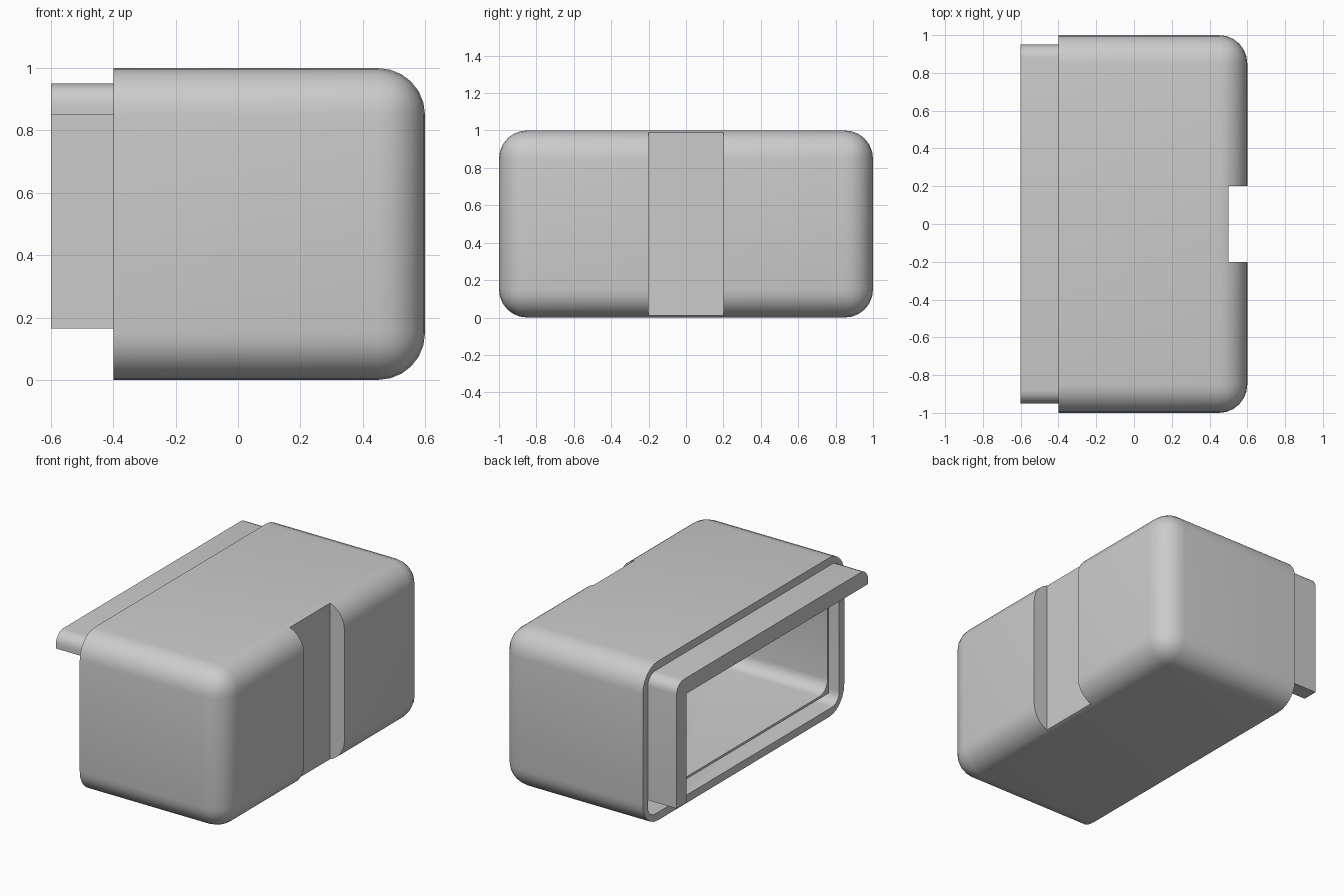
import bpy, bmesh, math

default = bpy.data.objects.get("Cube")
if default:
    bpy.data.objects.remove(default, do_unlink=True)

MOUTH, GROOVE_END = -0.4, -0.2
OUTER, INNER = 0.95, 0.85      # lip and groove edges across y
CAVITY_INSET = 0.165
CORNER, SEGMENTS = 0.07, 6

grey = bpy.data.materials.new("plain_grey")
grey.use_nodes = True
grey.diffuse_color = (0.6, 0.6, 0.6, 1)
grey.node_tree.nodes["Principled BSDF"].inputs["Base Color"].default_value = (0.6, 0.6, 0.6, 1)


def add_object(name, bm):
    bmesh.ops.recalc_face_normals(bm, faces=bm.faces)
    mesh = bpy.data.meshes.new(name)
    bm.to_mesh(mesh)
    bm.free()
    mesh.materials.append(grey)
    obj = bpy.data.objects.new(name, mesh)
    bpy.context.collection.objects.link(obj)
    return obj


def box(name, xs, ys, zs, radius=0):
    """Box between pairs of limits, rounded except around its low x face."""
    bm = bmesh.new()
    bmesh.ops.create_cube(bm, size=1)
    for v in bm.verts:
        v.co = [limits[c > 0] for c, limits in zip(v.co, (xs, ys, zs))]
    if radius:
        edges = [e for e in bm.edges if any(v.co.x > xs[1] - 0.001 for v in e.verts)]
        bmesh.ops.bevel(bm, geom=edges, offset=radius, segments=SEGMENTS,
                        profile=0.5, affect='EDGES', clamp_overlap=True)
    return add_object(name, bm)


def extrusion(name, profile, x0, x1):
    """Solid with a y-z profile, running from x0 to x1."""
    bm = bmesh.new()
    near, far = ([bm.verts.new((x, y, z)) for y, z in profile] for x in (x0, x1))
    bm.faces.new(near)
    bm.faces.new(far)
    for i in range(len(profile)):
        bm.faces.new((near[i - 1], near[i], far[i], far[i - 1]))
    return add_object(name, bm)


def arch(sign):
    """Two rounded corners joined by a straight run, over the top or under the base."""
    yc = OUTER - CORNER
    points = []
    for i in range(SEGMENTS + 1):
        a = math.pi / 2 * i / SEGMENTS
        points.append((yc + CORNER * math.cos(a),
                       0.5 + sign * (0.45 - CORNER + CORNER * math.sin(a))))
    return [(-y, z) for y, z in points] + points[::-1]


def combine(target, other, operation):
    mod = target.modifiers.new("combine", 'BOOLEAN')
    mod.operation, mod.solver, mod.object = operation, 'EXACT', other
    bpy.context.view_layer.objects.active = target
    bpy.ops.object.modifier_apply(modifier=mod.name)
    bpy.data.objects.remove(other, do_unlink=True)


# Hollow case, open at its right side, with a full-height slot in the closed end
case = box("case_shell", (MOUTH, 0.6), (-1, 1), (0, 1), 0.15)
edge = 1 - CAVITY_INSET
combine(case, box("cavity_cutter", (-0.5, 0.4), (-edge, edge), (CAVITY_INSET, edge), 0.08),
        'DIFFERENCE')
combine(case, box("slot_cutter", (0.5, 0.8), (-0.2, 0.2), (-0.2, 1.2)), 'DIFFERENCE')

# L-shaped groove in the rim: base and front side
groove = arch(-1) + [(OUTER, CAVITY_INSET), (INNER, CAVITY_INSET), (INNER, 1 - INNER),
                     (-INNER, 1 - INNER), (-INNER, INNER), (-OUTER, INNER)]
combine(case, extrusion("groove_cutter", groove, -0.5, GROOVE_END), 'DIFFERENCE')

# Matching L-shaped lip: top and back side
lip = [(-OUTER, INNER)] + arch(1) + [(OUTER, CAVITY_INSET), (INNER, CAVITY_INSET), (INNER, INNER)]
combine(case, extrusion("locking_lip", lip, -0.6, MOUTH), 'UNION')

case.select_set(True)
bpy.context.view_layer.objects.active = case
bpy.ops.object.shade_smooth_by_angle(angle=math.radians(30))
